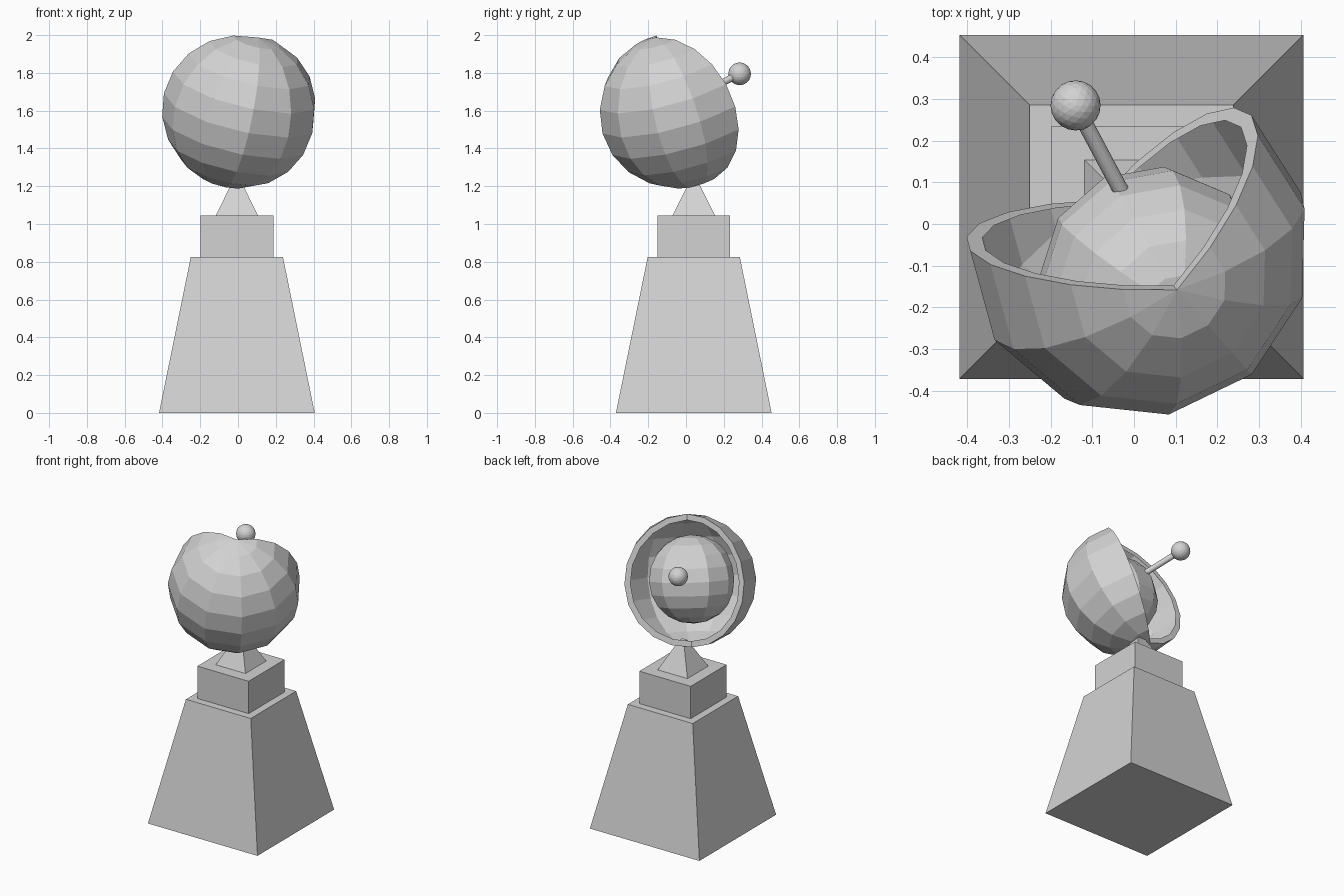
import bpy, bmesh, math
from mathutils import Vector, Matrix

cube = bpy.data.objects.get("Cube")
if cube:
    bpy.data.objects.remove(cube, do_unlink=True)

grey = bpy.data.materials.new("light_grey")
grey.use_nodes = True
grey.diffuse_color = (0.65, 0.65, 0.65, 1)
grey.node_tree.nodes["Principled BSDF"].inputs["Base Color"].default_value = (0.65, 0.65, 0.65, 1)


def finish(bm, name):
    bmesh.ops.recalc_face_normals(bm, faces=bm.faces)
    mesh = bpy.data.meshes.new(name)
    bm.to_mesh(mesh)
    bm.free()
    mesh.materials.append(grey)
    obj = bpy.data.objects.new(name, mesh)
    bpy.context.collection.objects.link(obj)
    return obj


# Square pedestal tiers, each tapering from one half width to another
BASE = Vector((-0.006, 0.041, 0))


def tier(name, low, high, z0, z1):
    bm = bmesh.new()
    spot = Matrix.Translation(BASE + Vector((0, 0, (z0 + z1) / 2)))
    bmesh.ops.create_cone(bm, cap_ends=True, segments=4, depth=z1 - z0,
                          radius1=low * math.sqrt(2), radius2=high * math.sqrt(2),
                          matrix=spot @ Matrix.Rotation(math.pi / 4, 4, "Z"))
    return finish(bm, name)


tier("pedestal_base", 0.412, 0.244, 0, 0.825)
tier("pedestal_block", 0.193, 0.193, 0.825, 1.045)
tier("dish_mount", 0.112, 0.018, 1.045, 1.235)

# Dish frame: the mouth axis, the tilted pole axis and the sideways axis
CENTRE = Vector((0.01, -0.05, 1.6))
SEGMENTS = 11
mouth = Vector((-0.38, 0.86, 0.33)).normalized()
pole = Vector((0.22, -0.25, 0.94))
pole = (pole - mouth * pole.dot(mouth)).normalized()
side = mouth.cross(pole)
frame = Matrix((side, mouth, pole)).transposed().to_4x4()
HALF_OPENING = 2 * math.tau / SEGMENTS


def ball_mesh(centre, radius):
    bm = bmesh.new()
    bmesh.ops.create_uvsphere(bm, u_segments=SEGMENTS, v_segments=10, radius=radius,
                              matrix=Matrix.Translation(centre) @ frame)
    return bm


def wedge_cutter(shift, radius, depth):
    """A ball trimmed to the folded opening, whose fold lies at the depth."""
    bm = ball_mesh(CENTRE - mouth * shift, radius)
    for sign in (1, -1):
        out = side * sign * math.cos(HALF_OPENING) - mouth * math.sin(HALF_OPENING)
        bmesh.ops.bisect_plane(bm, geom=bm.verts[:] + bm.edges[:] + bm.faces[:],
                               plane_co=CENTRE - mouth * depth, plane_no=out,
                               clear_outer=True)
    # The trimmed ball is convex, so a hull closes it
    bmesh.ops.delete(bm, geom=bm.edges[:], context="EDGES_FACES")
    bmesh.ops.convex_hull(bm, input=bm.verts[:])
    bmesh.ops.dissolve_limit(bm, angle_limit=0.01, verts=bm.verts[:], edges=bm.edges[:])
    cutter = finish(bm, "opening_cutter")
    cutter.hide_render = True
    return cutter


# Dish bowl: a faceted ball with a folded opening and stepped ledges inside
dish = finish(ball_mesh(CENTRE, 0.413), "dish_bowl")
bpy.context.view_layer.objects.active = dish
for shift, radius, depth in ((0, 0.7, 0), (0, 0.375, 0.14),
                             (0.1, 0.275, 0.21), (0.15, 0.19, 0.25)):
    cutter = wedge_cutter(shift, radius, depth)
    mod = dish.modifiers.new("opening", "BOOLEAN")
    mod.operation = "DIFFERENCE"
    mod.solver = "EXACT"
    mod.object = cutter
    bpy.ops.object.modifier_apply(modifier=mod.name)
    bpy.data.objects.remove(cutter, do_unlink=True)

# Receiver rod and its round tip
root, tip = Vector((0.15, -0.26, 1.515)), Vector((-0.14, 0.284, 1.795))
rod = tip - root
bm = bmesh.new()
bmesh.ops.create_cone(bm, cap_ends=True, segments=16, radius1=0.019, radius2=0.019,
                      depth=rod.length, matrix=Matrix.Translation((root + tip) / 2)
                      @ rod.to_track_quat("Z", "Y").to_matrix().to_4x4())
finish(bm, "receiver_rod")

bm = bmesh.new()
bmesh.ops.create_icosphere(bm, subdivisions=3, radius=0.06, matrix=Matrix.Translation(tip))
finish(bm, "receiver_tip")
